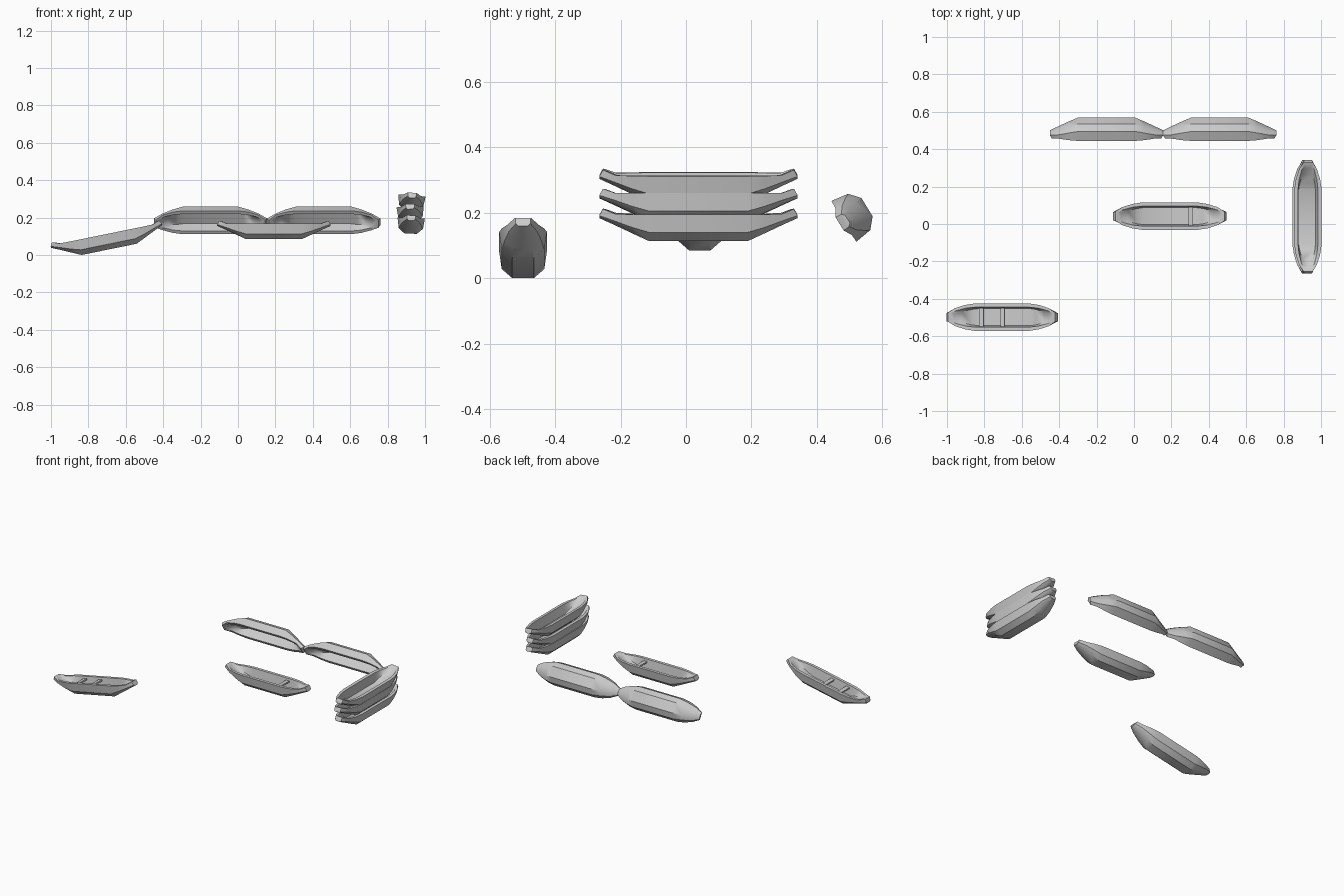
import bpy, bmesh
from math import radians, pi
from mathutils import Matrix, Vector, Euler

if "Cube" in bpy.data.objects:
    bpy.data.objects.remove(bpy.data.objects["Cube"])

# Half-hull stations from the middle out to the tip; each lists (distance along, half width, height) for
# keel edge, bilge, outer gunwale, inner gunwale, floor edge
STATIONS = [
    [(.150, .033, .000), (.150, .065, .028), (.150, .073, .083), (.150, .053, .083), (.145, .045, .022)],
    [(.200, .030, .023), (.202, .057, .043), (.202, .065, .083), (.198, .048, .083), (.175, .041, .036)],
    [(.258, .023, .050), (.258, .043, .063), (.255, .048, .084), (.248, .035, .083), (.225, .029, .060)],
    [(.303, .014, .070), (.303, .022, .078), (.292, .024, .098), (.282, .020, .096), (.262, .018, .080)],
]


def shade(ob, angle=35):
    bpy.ops.object.select_all(action='DESELECT')
    ob.select_set(True)
    bpy.context.view_layer.objects.active = ob
    bpy.ops.object.shade_smooth_by_angle(angle=radians(angle))


def make_hull(name, matrix):
    bm = bmesh.new()
    rings = []
    order = [(-1, st) for st in reversed(STATIONS)] + [(1, st) for st in STATIONS]
    for side, st in order:
        right = [Vector((side * s, w, z)) for s, w, z in st]
        left = [Vector((p.x, -p.y, p.z)) for p in reversed(right)]
        rings.append([bm.verts.new(p) for p in right + left])
    for a, b in zip(rings, rings[1:]):
        n = len(a)
        for i in range(n):
            j = (i + 1) % n
            bm.faces.new((a[i], a[j], b[j], b[i]))
    # blunt end caps, split into strips across the boat
    for ring in (rings[0], rings[-1]):
        for i in range(4):
            bm.faces.new((ring[i], ring[i + 1], ring[8 - i], ring[9 - i]))
    bmesh.ops.recalc_face_normals(bm, faces=bm.faces)
    me = bpy.data.meshes.new(name)
    bm.to_mesh(me)
    bm.free()
    ob = bpy.data.objects.new(name, me)
    bpy.context.collection.objects.link(ob)
    ob.matrix_world = matrix
    shade(ob)


def make_seat(name, matrix, s):
    bm = bmesh.new()
    bmesh.ops.create_cube(bm, size=1)
    bmesh.ops.scale(bm, vec=(.024, .098, .010), verts=bm.verts)
    bmesh.ops.translate(bm, vec=(s, 0, .066), verts=bm.verts)
    me = bpy.data.meshes.new(name)
    bm.to_mesh(me)
    bm.free()
    ob = bpy.data.objects.new(name, me)
    bpy.context.collection.objects.link(ob)
    ob.matrix_world = matrix


def boat(name, loc, rot, seats=()):
    m = Matrix.Translation(loc) @ Euler([radians(r) for r in rot]).to_matrix().to_4x4()
    make_hull(name + "_hull", m)
    for i, s in enumerate(seats):
        make_seat(f"{name}_seat_{i + 1}", m, s)


# boat pitched with its bow up
boat("tilted_boat", (-.689, -.498, .030), (0, -11.5, 0), (-.115, 0))
# level boat in the middle
boat("level_boat", (.192, .042, .085), (0, 0, 0), (.112,))
# two boats turned over on their sides, end to end
for i, x in enumerate((-.147, .458)):
    boat(f"upturned_boat_{i + 1}", (x, .553, .217), (121.5, 0, 0))
# stack of three nested boats
for i, roll in enumerate((2, -2, 5)):
    boat(f"stacked_boat_{i + 1}", (.923, .038, .114 + .0605 * i), (roll, 0, 90))
